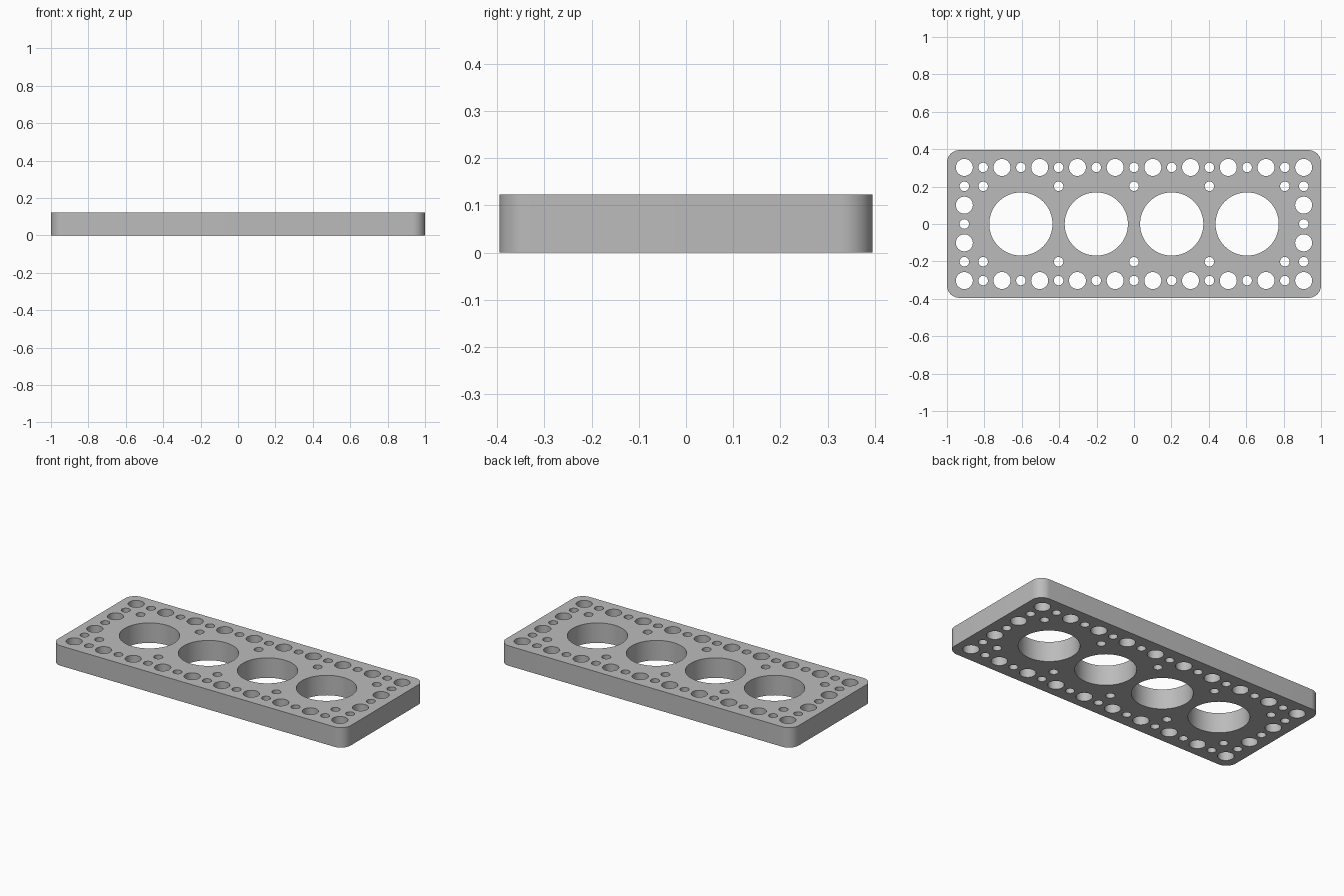
import bpy, bmesh
from math import sin, cos, pi

if "Cube" in bpy.data.objects:
    bpy.data.objects.remove(bpy.data.objects["Cube"], do_unlink=True)

HALF_X, HALF_Y, HEIGHT, CORNER = 1.0, 0.395, 0.123, 0.067
PITCH = 0.1008
BIG, MEDIUM, SMALL = 0.169, 0.0455, 0.0255


def arc(cx, cy, r, start, sweep, steps):
    return [(cx + r * cos(start + sweep * i / steps),
             cy + r * sin(start + sweep * i / steps)) for i in range(steps)]


def add_loop(curve, points):
    spline = curve.splines.new("POLY")
    spline.points.add(len(points) - 1)
    for p, (x, y) in zip(spline.points, points):
        p.co = (x, y, 0, 1)
    spline.use_cyclic_u = True


curve = bpy.data.curves.new("plate_profile", "CURVE")
curve.dimensions = "2D"
curve.fill_mode = "BOTH"
curve.extrude = HEIGHT / 2

# Rounded outline
outline = []
ix, iy = HALF_X - CORNER, HALF_Y - CORNER
for i, (sx, sy) in enumerate([(1, 1), (-1, 1), (-1, -1), (1, -1)]):
    outline += arc(sx * ix, sy * iy, CORNER, i * pi / 2, pi / 2, 16)
    outline.append((sx * ix + CORNER * cos((i + 1) * pi / 2),
                    sy * iy + CORNER * sin((i + 1) * pi / 2)))
add_loop(curve, outline)

# Holes, laid out in multiples of the pitch
holes = [(i, 0, BIG) for i in (-6, -2, 2, 6)]
for side in (-1, 1):
    # long edge rows alternate medium and small
    holes += [(i, 3 * side, MEDIUM if i % 2 else SMALL) for i in range(-9, 10)]
    # inner row of small holes
    holes += [(i, 2 * side, SMALL) for i in range(-8, 9, 4)]
    # short edge columns
    holes += [(9 * side, j, MEDIUM if j % 2 else SMALL) for j in range(-2, 3)]
for i, j, r in holes:
    add_loop(curve, arc(i * PITCH, j * PITCH, r, 0, 2 * pi, 64 if r == BIG else 32))

# Solid plate
profile = bpy.data.objects.new("plate_profile", curve)
bpy.context.collection.objects.link(profile)
bpy.context.view_layer.update()
mesh = bpy.data.meshes.new_from_object(
    profile.evaluated_get(bpy.context.evaluated_depsgraph_get()))
bpy.data.objects.remove(profile, do_unlink=True)
bm = bmesh.new()
bm.from_mesh(mesh)
bmesh.ops.remove_doubles(bm, verts=bm.verts, dist=0.0001)
bmesh.ops.translate(bm, verts=bm.verts, vec=(0, 0, HEIGHT / 2))
bmesh.ops.recalc_face_normals(bm, faces=bm.faces)
bm.to_mesh(mesh)
bm.free()
plate = bpy.data.objects.new("perforated_plate", mesh)
bpy.context.collection.objects.link(plate)

# Grey material
grey = bpy.data.materials.new("plain_grey")
grey.use_nodes = True
colour = (0.5, 0.5, 0.5, 1)
grey.diffuse_color = colour
grey.node_tree.nodes["Principled BSDF"].inputs["Base Color"].default_value = colour
mesh.materials.clear()
mesh.materials.append(grey)
for f in mesh.polygons:
    f.material_index = 0

bpy.ops.object.select_all(action="DESELECT")
plate.select_set(True)
bpy.context.view_layer.objects.active = plate
bpy.ops.object.shade_smooth_by_angle(angle=pi / 6)
